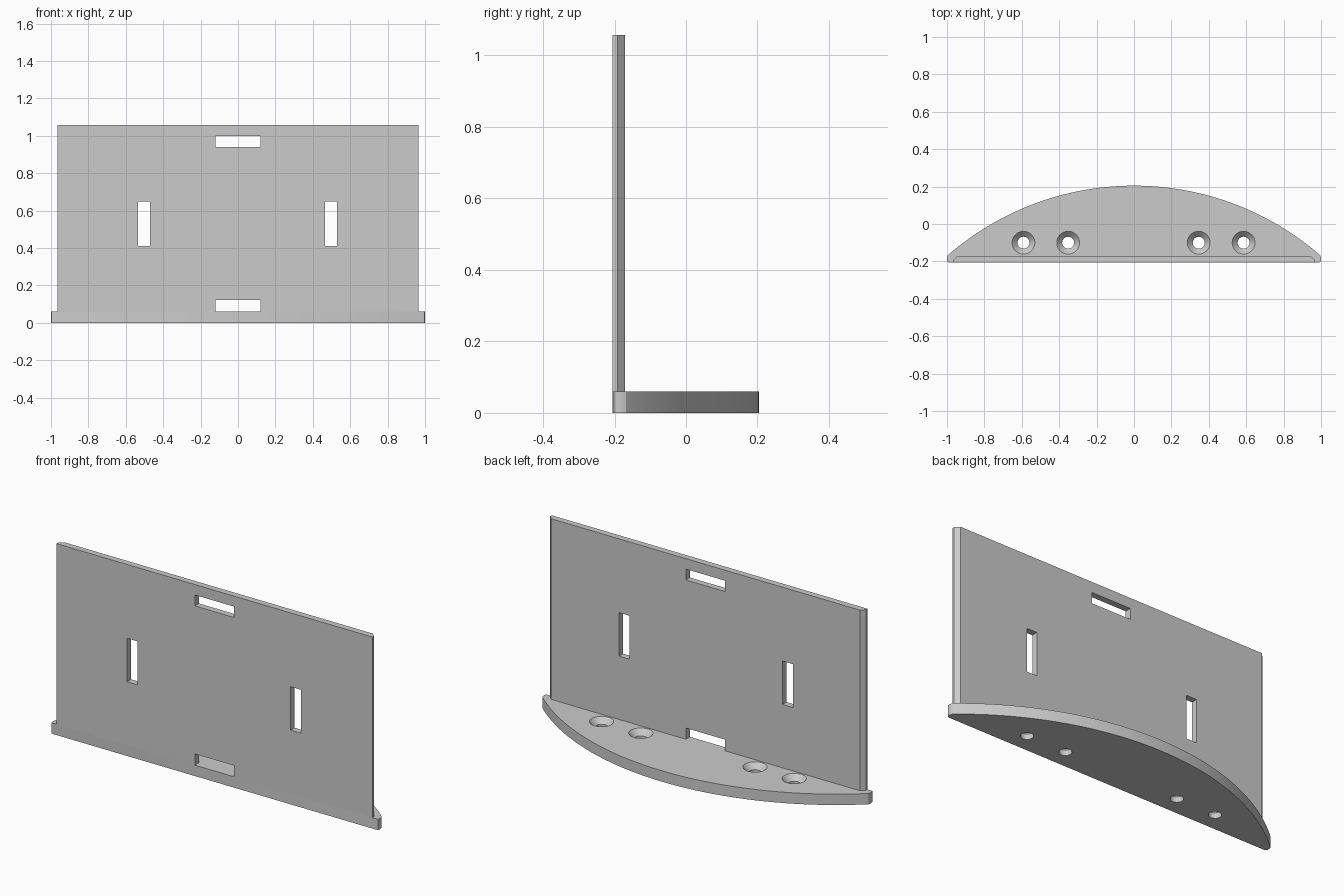
import bpy
import bmesh
from math import sin, cos, asin, tau

old = bpy.data.objects.get("Cube")
if old:
    bpy.data.objects.remove(old, do_unlink=True)

FRONT, BACK = -0.205, 0.205
BASE_TOP, PLATE_TOP = 0.06, 1.058
PLATE_BACK = -0.17

grey = bpy.data.materials.new("light grey")
grey.use_nodes = True
colour = (0.6, 0.6, 0.6, 1)
grey.diffuse_color = colour
grey.node_tree.nodes["Principled BSDF"].inputs["Base Color"].default_value = colour


def loft(name, rings):
    """Solid through a stack of closed rings with equal point counts."""
    bm = bmesh.new()
    loops = [[bm.verts.new(p) for p in ring] for ring in rings]
    n = len(loops[0])
    for low, high in zip(loops, loops[1:]):
        for i in range(n):
            j = (i + 1) % n
            bm.faces.new((low[i], low[j], high[j], high[i]))
    bm.faces.new(loops[0][::-1])
    bm.faces.new(loops[-1])
    bmesh.ops.recalc_face_normals(bm, faces=bm.faces)
    mesh = bpy.data.meshes.new(name)
    bm.to_mesh(mesh)
    bm.free()
    mesh.materials.append(grey)
    obj = bpy.data.objects.new(name, mesh)
    bpy.context.collection.objects.link(obj)
    return obj


def prism(name, outline, z0, z1):
    return loft(name, [[(x, y, z) for x, y in outline] for z in (z0, z1)])


def mirrored(half):
    """Close a right-hand outline with its mirror image."""
    return half + [(-x, y) for x, y in reversed(half)]


def cut(target, cutter):
    cutter.hide_render = True
    mod = target.modifiers.new("cut", 'BOOLEAN')
    mod.operation, mod.solver, mod.object = 'DIFFERENCE', 'EXACT', cutter
    bpy.context.view_layer.objects.active = target
    bpy.ops.object.modifier_apply(modifier=mod.name)
    bpy.data.objects.remove(cutter, do_unlink=True)


# Base: straight front edge, blunt rounded tips, bowed back edge
tip_x, tip_y = 0.985, -0.158
rise = BACK - tip_y
radius = (tip_x ** 2 + rise ** 2) / (2 * rise)
sweep = asin(tip_x / radius)
steps = 28
half = [(0.99, FRONT), (0.997, -0.202), (1.0, -0.195), (1.0, -0.18), (0.996, -0.168)]
for i in range(steps):
    a = sweep * (1 - i / steps)
    half.append((radius * sin(a), BACK - radius + radius * cos(a)))
base = prism("base", mirrored(half), 0, BASE_TOP)

# Countersunk screw holes
for x in (-0.591, -0.352, 0.346, 0.586):
    profile = [(0.032, -0.02), (0.032, 0.03), (0.061, BASE_TOP), (0.08, 0.08)]
    rings = [[(x + r * cos(tau * k / 40), -0.1 + r * sin(tau * k / 40), z)
              for k in range(40)] for r, z in profile]
    cut(base, loft("hole_cutter", rings))

# Upright plate with chamfered rear corners
plate = prism("upright_plate",
              mirrored([(0.965, FRONT), (0.965, -0.192), (0.943, PLATE_BACK)]),
              BASE_TOP, PLATE_TOP)

# Slots: top, bottom (open onto the base), left and right
for x, half_width, z0, z1 in ((0, 0.12, 0.94, 1.0), (0, 0.12, 0.03, 0.122),
                              (-0.503, 0.032, 0.41, 0.65), (0.497, 0.032, 0.41, 0.65)):
    box = [(x - half_width, -0.3), (x + half_width, -0.3),
           (x + half_width, -0.1), (x - half_width, -0.1)]
    cut(plate, prism("slot_cutter", box, z0, z1))

# Smooth the curved walls, keep the edges crisp
bpy.ops.object.select_all(action='DESELECT')
for obj in (base, plate):
    obj.select_set(True)
bpy.context.view_layer.objects.active = base
bpy.ops.object.shade_smooth_by_angle(angle=0.45)
